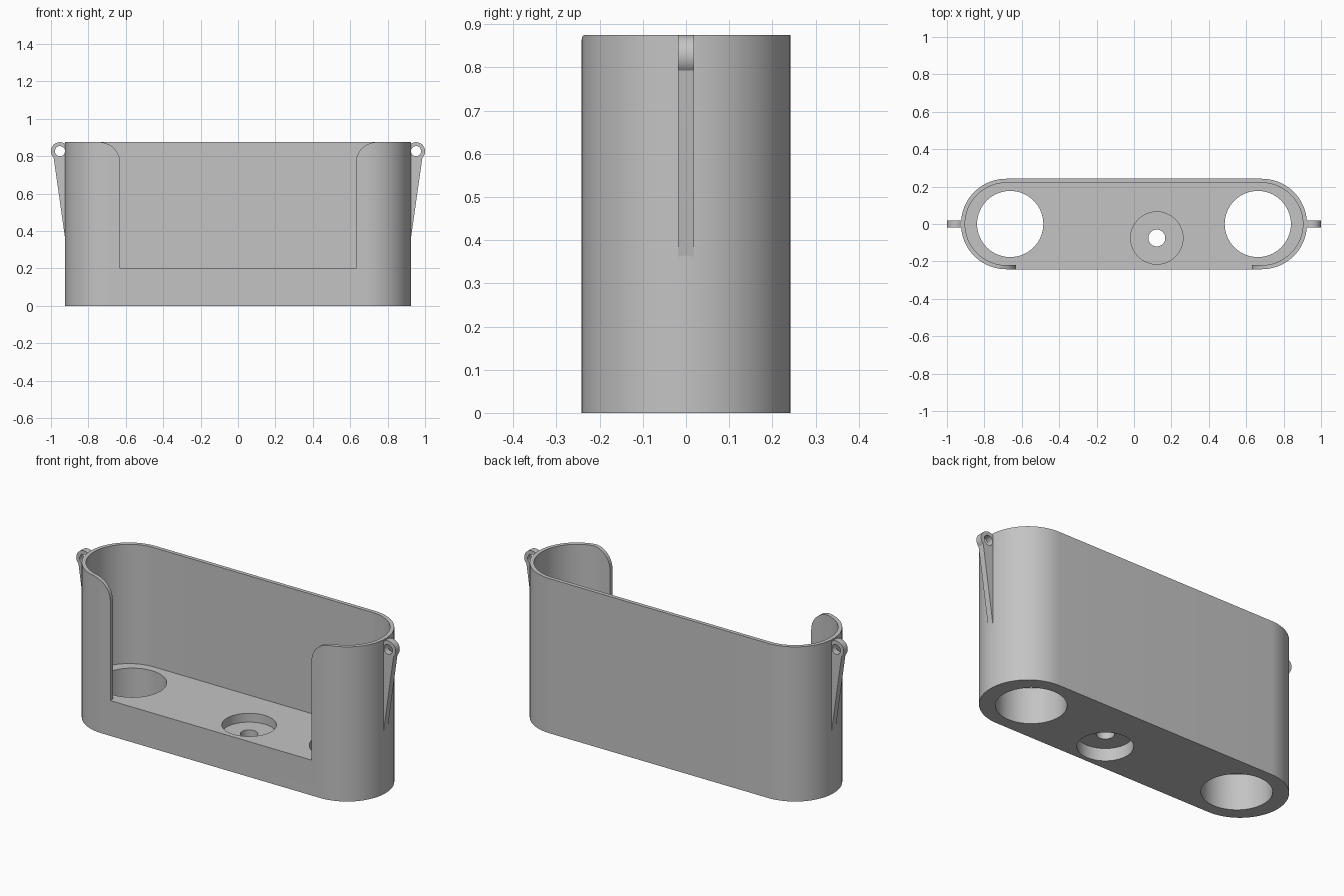
import bpy, bmesh
from math import cos, sin, pi, radians
from mathutils import Vector

cube = bpy.data.objects.get("Cube")
if cube:
    bpy.data.objects.remove(cube)

HEIGHT, FLOOR = 0.875, 0.2
END_X, RADIUS, WALL = 0.683, 0.242, 0.022

grey = bpy.data.materials.new("plain grey")
grey.use_nodes = True
colour = (0.55, 0.55, 0.55, 1)
grey.diffuse_color = colour
grey.node_tree.nodes["Principled BSDF"].inputs["Base Color"].default_value = colour


def arc(cx, cy, r, start, end, steps):
    angles = [radians(start + (end - start) * i / steps) for i in range(steps + 1)]
    return [(cx + r * cos(a), cy + r * sin(a)) for a in angles]


def prism(name, outline, low, high, axis="z"):
    """Extrude a closed outline along z, or an x-z outline along y."""
    place = (lambda p: (p[0], p[1], low)) if axis == "z" else (lambda p: (p[0], low, p[1]))
    travel = Vector((0, 0, high - low)) if axis == "z" else Vector((0, high - low, 0))
    bm = bmesh.new()
    face = bm.faces.new([bm.verts.new(place(p)) for p in outline])
    grown = bmesh.ops.extrude_face_region(bm, geom=[face], use_keep_orig=True)
    moved = [g for g in grown["geom"] if isinstance(g, bmesh.types.BMVert)]
    bmesh.ops.translate(bm, verts=moved, vec=travel)
    bmesh.ops.recalc_face_normals(bm, faces=bm.faces)
    mesh = bpy.data.meshes.new(name)
    bm.to_mesh(mesh)
    bm.free()
    mesh.materials.append(grey)
    obj = bpy.data.objects.new(name, mesh)
    bpy.context.collection.objects.link(obj)
    return obj


def stadium(r):
    return arc(END_X, 0, r, -90, 90, 40) + arc(-END_X, 0, r, 90, 270, 40)


def disc(x, y, r):
    return arc(x, y, r, 0, 360, 64)[:-1]


def activate(obj):
    bpy.ops.object.select_all(action="DESELECT")
    obj.select_set(True)
    bpy.context.view_layer.objects.active = obj


def cut(obj, cutter):
    cutter.hide_render = True
    activate(obj)
    mod = obj.modifiers.new("cut", "BOOLEAN")
    mod.operation, mod.solver, mod.object = "DIFFERENCE", "EXACT", cutter
    bpy.ops.object.modifier_apply(modifier=mod.name)
    bpy.data.objects.remove(cutter)


def finish(obj):
    activate(obj)
    bpy.ops.object.shade_smooth_by_angle(angle=radians(30))


# Holder body: a rounded block hollowed out above its thick floor
body = prism("holder_body", stadium(RADIUS), 0, HEIGHT)
cut(body, prism("cavity_cutter", stadium(RADIUS - WALL), FLOOR, 1))

# Front opening with rounded upper corners
bend = 0.112
side = 0.63
right_edge = [(side, FLOOR)] + arc(side + bend, HEIGHT - bend, bend, 180, 90, 16)
right_edge.append((side + bend, 1))
opening = right_edge + [(-x, z) for x, z in reversed(right_edge)]
cut(body, prism("opening_cutter", opening, -0.4, -0.1, "y"))

# Large holes through the floor
for x in (-0.662, 0.662):
    cut(body, prism("floor_hole_cutter", disc(x, 0, 0.177), -0.1, 0.3))

# Small screw hole, recessed from above and below
for r, low, high in ((0.14, 0.15, 0.3), (0.14, -0.1, 0.07), (0.045, -0.1, 0.3)):
    cut(body, prism("screw_hole_cutter", disc(0.122, -0.075, r), low, high))
finish(body)

# Side lugs: a round eye over a tapering rib
eye_x, eye_z, eye_r = 0.952, 0.827, 0.048
for label, s in (("left", 1), ("right", -1)):
    outline = [(0.912, 0.3), (0.925, 0.365)]
    outline += arc(eye_x, eye_z, eye_r, -45, 180, 36)
    lug = prism(label + "_lug", [(s * x, z) for x, z in outline], -0.018, 0.018, "y")
    cut(lug, prism("eye_cutter", disc(s * eye_x, eye_z, 0.027), -0.1, 0.1, "y"))
    finish(lug)
